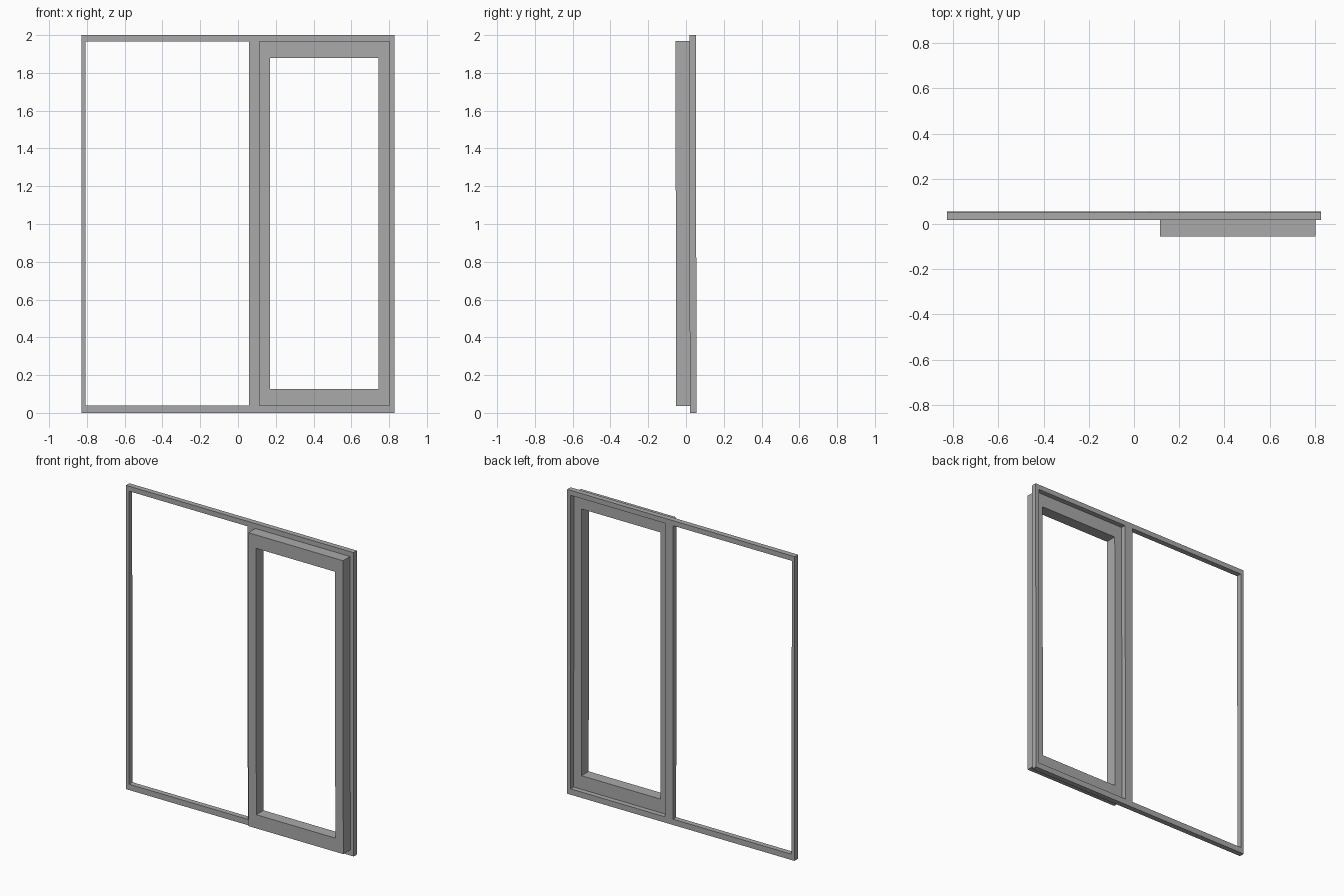
import bpy
import bmesh
from mathutils import Matrix

if "Cube" in bpy.data.objects:
    bpy.data.objects.remove(bpy.data.objects["Cube"], do_unlink=True)

grey = bpy.data.materials.new("window_grey")
grey.use_nodes = True
colour = (0.4, 0.4, 0.4, 1)
grey.diffuse_color = colour
grey.node_tree.nodes["Principled BSDF"].inputs["Base Color"].default_value = colour

LEAN = Matrix.Rotation(0.0015, 4, "X")


def lattice(name, xs, zs, front, back):
    """Flat frame cut on a grid; odd-odd cells are openings, then given depth."""
    bm = bmesh.new()
    verts = [[bm.verts.new((x, front, z)) for z in zs] for x in xs]
    for i in range(len(xs) - 1):
        for j in range(len(zs) - 1):
            if i % 2 and j % 2:
                continue
            bm.faces.new((verts[i][j], verts[i + 1][j],
                          verts[i + 1][j + 1], verts[i][j + 1]))
    sheet = bm.faces[:]
    moved = bmesh.ops.extrude_face_region(bm, geom=sheet, use_keep_orig=True)["geom"]
    bmesh.ops.translate(bm, vec=(0, back - front, 0),
                        verts=[v for v in moved if isinstance(v, bmesh.types.BMVert)])
    bmesh.ops.recalc_face_normals(bm, faces=bm.faces)
    # Slight backward lean about mid height
    bm.transform(Matrix.Translation((0, 0, 1)) @ LEAN @ Matrix.Translation((0, 0, -1)))
    mesh = bpy.data.meshes.new(name)
    bm.to_mesh(mesh)
    bm.free()
    mesh.materials.append(grey)
    obj = bpy.data.objects.new(name, mesh)
    bpy.context.collection.objects.link(obj)
    return obj


# Thin outer frame with a wide opening and a sash opening
lattice("outer_frame", (-0.828, -0.807, 0.057, 0.115, 0.802, 0.828),
        (0, 0.038, 1.967, 2), 0.019, 0.054)

# Deep sash standing proud of the front
lattice("sash", (0.114, 0.17, 0.745, 0.803),
        (0.037, 0.127, 1.88, 1.968), -0.054, 0.021)
